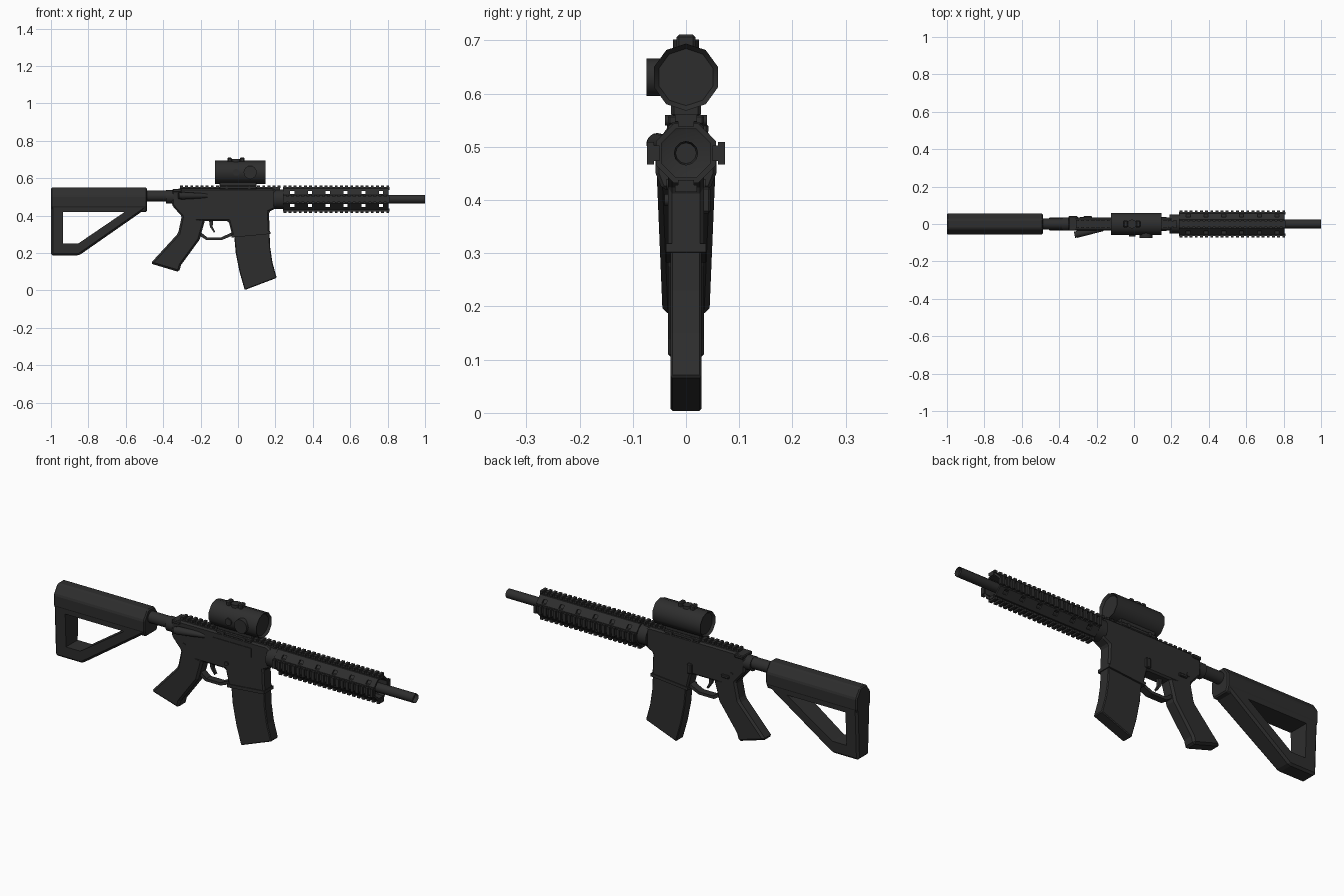
import bpy, bmesh, math
from mathutils import Matrix, Vector

cube = bpy.data.objects.get("Cube")
if cube:
    bpy.data.objects.remove(cube)


def material(name, value):
    m = bpy.data.materials.new(name)
    m.use_nodes = True
    color = (value, value, value, 1)
    m.diffuse_color = color
    m.node_tree.nodes["Principled BSDF"].inputs["Base Color"].default_value = color
    return m


BLACK = material("matte black", 0.027)
AXIS_Z = 0.488      # height of the barrel axis


def finish(name, bm, bevel=0, smooth=False):
    bmesh.ops.recalc_face_normals(bm, faces=bm.faces)
    mesh = bpy.data.meshes.new(name)
    bm.to_mesh(mesh)
    bm.free()
    ob = bpy.data.objects.new(name, mesh)
    bpy.context.collection.objects.link(ob)
    mesh.materials.append(BLACK)
    if bevel:
        mod = ob.modifiers.new("edges", "BEVEL")
        mod.width, mod.segments, mod.limit_method = bevel, 1, "ANGLE"
    if smooth:
        bpy.ops.object.select_all(action="DESELECT")
        ob.select_set(True)
        bpy.context.view_layer.objects.active = ob
        bpy.ops.object.shade_smooth_by_angle(angle=math.radians(50))
    return ob


def prism(name, pts, lo, hi, axis="Y", bevel=0):
    """Extrude an xz outline along y, or a yz outline along x."""
    bm = bmesh.new()
    place = (lambda p, d: (p[0], d, p[1])) if axis == "Y" else (lambda p, d: (d, p[0], p[1]))
    face = bm.faces.new([bm.verts.new(place(p, lo)) for p in pts])
    new = bmesh.ops.extrude_face_region(bm, geom=[face])["geom"]
    shift = Vector(place((0, 0), hi - lo))
    bmesh.ops.translate(bm, vec=shift, verts=[g for g in new if isinstance(g, bmesh.types.BMVert)])
    return finish(name, bm, bevel)


def add_box(bm, x, y, z):
    size = [b - a for a, b in (x, y, z)]
    mid = [(a + b) / 2 for a, b in (x, y, z)]
    return bmesh.ops.create_cube(bm, size=1, matrix=Matrix.Translation(mid) @ Matrix.Diagonal((*size, 1)))["verts"]


def box(name, x, y, z, bevel=0):
    bm = bmesh.new()
    add_box(bm, x, y, z)
    return finish(name, bm, bevel)


def rod(name, start, end, r1, r2=None, sides=16, recess=0):
    """Cylinder or cone between two points, optionally hollowed at both ends."""
    a, b = Vector(start), Vector(end)
    turn = (b - a).to_track_quat("Z", "Y").to_matrix().to_4x4()
    bm = bmesh.new()
    bmesh.ops.create_cone(bm, cap_ends=True, segments=sides, radius1=r1,
                          radius2=r1 if r2 is None else r2, depth=(b - a).length,
                          matrix=Matrix.Translation((a + b) / 2) @ turn)
    if recess:
        caps = [f for f in bm.faces if len(f.verts) == sides and sides != 4]
        bm.normal_update()
        for f in caps:
            bmesh.ops.inset_region(bm, faces=[f], thickness=r1 * 0.15)
            bmesh.ops.translate(bm, vec=-f.normal * recess, verts=f.verts)
    return finish(name, bm, smooth=True)


def cut(ob, cutter):
    mod = ob.modifiers.new("opening", "BOOLEAN")
    mod.operation, mod.solver, mod.object = "DIFFERENCE", "EXACT", cutter
    cutter.hide_render = True
    cutter.hide_viewport = True


def octagon(r):
    k = r * math.tan(math.pi / 8)
    return [(y, z + AXIS_Z) for y, z in
            ((r, -k), (r, k), (k, r), (-k, r), (-r, k), (-r, -k), (-k, -r), (k, -r))]


# Stock: faceted upper body, tapered frame with a triangular opening
half = [(0.025, 0.55), (0.057, 0.505), (0.057, 0.45), (0.045, 0.42)]
prism("stock_upper", half + [(-y, z) for y, z in reversed(half)], -1, -0.487, "X", 0.006)
frame = prism("stock_frame", [(-1, 0.187), (-0.85, 0.187), (-0.487, 0.44), (-0.487, 0.475),
                              (-1, 0.475)], -1, 1)
for v in frame.data.vertices:
    v.co.y *= 0.044 + (v.co.z - 0.187) * 0.042
edge = frame.modifiers.new("edges", "BEVEL")
edge.width, edge.segments = 0.01, 1
cut(frame, prism("stock_opening_cutter", [(-0.935, 0.25), (-0.855, 0.25), (-0.605, 0.42),
                                          (-0.935, 0.42)], -0.1, 0.1))

# Buffer tube and its nut
rod("buffer_tube", (-0.5, 0, 0.505), (-0.34, 0, 0.505), 0.029)
rod("tube_nut", (-0.385, 0, 0.5), (-0.345, 0, 0.5), 0.036)

# Receiver with magazine well
prism("receiver", [(-0.353, 0.53), (-0.353, 0.455), (-0.3, 0.395), (-0.3, 0.37), (-0.05, 0.37),
                   (-0.03, 0.29), (0.17, 0.308), (0.165, 0.42), (0.205, 0.44), (0.205, 0.53),
                   (0.185, 0.546), (-0.31, 0.546)], -0.034, 0.034, bevel=0.008)
prism("magazine_well_lip", [(-0.034, 0.283), (0.173, 0.302), (0.172, 0.318), (-0.036, 0.299)],
      -0.038, 0.038)
rod("barrel_nut", (0.19, 0, AXIS_Z), (0.25, 0, AXIS_Z), 0.052, recess=0.004)

# Pistol grip, magazine, trigger and guard
prism("grip", [(-0.3, 0.4), (-0.32, 0.305), (-0.468, 0.144), (-0.315, 0.098), (-0.305, 0.135),
               (-0.205, 0.272), (-0.195, 0.31), (-0.175, 0.38)], -0.034, 0.034, bevel=0.01)
prism("magazine", [(-0.022, 0.31), (-0.012, 0.2), (0.008, 0.1), (0.036, 0.002), (0.207, 0.067),
                   (0.184, 0.15), (0.172, 0.23), (0.168, 0.32)], -0.029, 0.029, bevel=0.004)
prism("trigger_guard", [(-0.21, 0.295), (-0.17, 0.27), (-0.085, 0.27), (-0.025, 0.295),
                        (-0.03, 0.312), (-0.088, 0.284), (-0.165, 0.284), (-0.2, 0.312)],
      -0.018, 0.018)
prism("trigger", [(-0.155, 0.375), (-0.15, 0.34), (-0.128, 0.308), (-0.122, 0.313),
                  (-0.136, 0.34), (-0.132, 0.375)], -0.008, 0.008)

# Receiver controls
rod("forward_assist", (-0.305, -0.054, 0.506), (-0.165, -0.026, 0.506), 0.02, 0.012)
rod("assist_button", (-0.318, -0.058, 0.506), (-0.3, -0.054, 0.506), 0.017)
prism("ejection_cover", [(-0.12, 0.47), (0.1, 0.47), (0.1, 0.515), (-0.12, 0.515)], -0.037, -0.03)
box("charging_handle", (-0.35, -0.3), (-0.036, 0.042), (0.525, 0.543), 0.004)
box("bolt_catch", (-0.06, -0.035), (0.03, 0.046), (0.375, 0.425), 0.004)
box("selector_lever", (-0.27, -0.225), (0.03, 0.043), (0.405, 0.42), 0.003)
rod("takedown_pins", (-0.28, -0.037, 0.43), (-0.28, 0.037, 0.43), 0.01, sides=10)
rod("magazine_release", (-0.04, -0.04, 0.4), (-0.04, 0.0, 0.4), 0.011, sides=10)

# Handguard: hollow octagonal shell with rows of slots
shell = prism("handguard", octagon(0.056), 0.24, 0.805, "X")
cut(shell, prism("handguard_bore_cutter", octagon(0.046), 0.2, 0.85, "X"))
bm = bmesh.new()
for i in range(6):
    x = 0.29 + i * 0.095
    for side in (-1, 1):
        z = AXIS_Z + side * 0.035
        add_box(bm, (x - 0.011, x + 0.011), (-0.1, 0.1), (z - 0.008, z + 0.008))
cut(shell, finish("handguard_slot_cutter", bm))

# Four toothed rails around the handguard
bm = bmesh.new()
for quarter in range(4):
    verts = add_box(bm, (0.24, 0.81), (-0.015, 0.015), (0.05, 0.065))
    for i in range(21):
        x = 0.243 + i * 0.0275
        verts += add_box(bm, (x, x + 0.015), (-0.021, 0.021), (0.06, 0.073))
    bmesh.ops.rotate(bm, verts=verts, matrix=Matrix.Rotation(quarter * math.pi / 2, 3, "X"))
    bmesh.ops.translate(bm, verts=verts, vec=(0, 0, AXIS_Z))
finish("handguard_rails", bm)

# Toothed rail on top of the receiver
bm = bmesh.new()
add_box(bm, (-0.31, 0.225), (-0.015, 0.015), (0.535, 0.552))
for i in range(20):
    x = -0.31 + i * 0.0275
    add_box(bm, (x, x + 0.015), (-0.021, 0.021), (0.547, 0.56))
finish("receiver_rail", bm)

# Barrel
rod("barrel", (0.2, 0, AXIS_Z), (1, 0, AXIS_Z), 0.023, sides=12, recess=0.02)

# Optical sight on its clamp mount
SIGHT_Z = 0.631
rod("sight_tube", (-0.123, 0, SIGHT_Z), (0.147, 0, SIGHT_Z), 0.063, sides=10, recess=0.012)
box("sight_mount", (-0.1, 0.1), (-0.028, 0.028), (0.556, 0.585), 0.005)
box("mount_clamp", (-0.1, 0.1), (-0.034, 0.034), (0.541, 0.56), 0.004)
for i, x in enumerate((-0.06, 0.06)):
    rod(f"clamp_bolt_{i}", (x, -0.039, 0.55), (x, 0.039, 0.55), 0.01, sides=8)
rod("side_dial", (0.065, -0.074, SIGHT_Z), (0.065, -0.03, SIGHT_Z), 0.035)
rod("side_cap", (-0.01, -0.066, SIGHT_Z), (-0.01, -0.03, SIGHT_Z), 0.018, sides=12)
rod("top_turret", (-0.01, 0, SIGHT_Z), (-0.01, 0, 0.702), 0.024, sides=12)
for i, x in enumerate((-0.045, 0.022)):
    box(f"turret_guard_{i}", (x - 0.012, x + 0.012), (-0.018, 0.018), (0.67, 0.711), 0.005)
